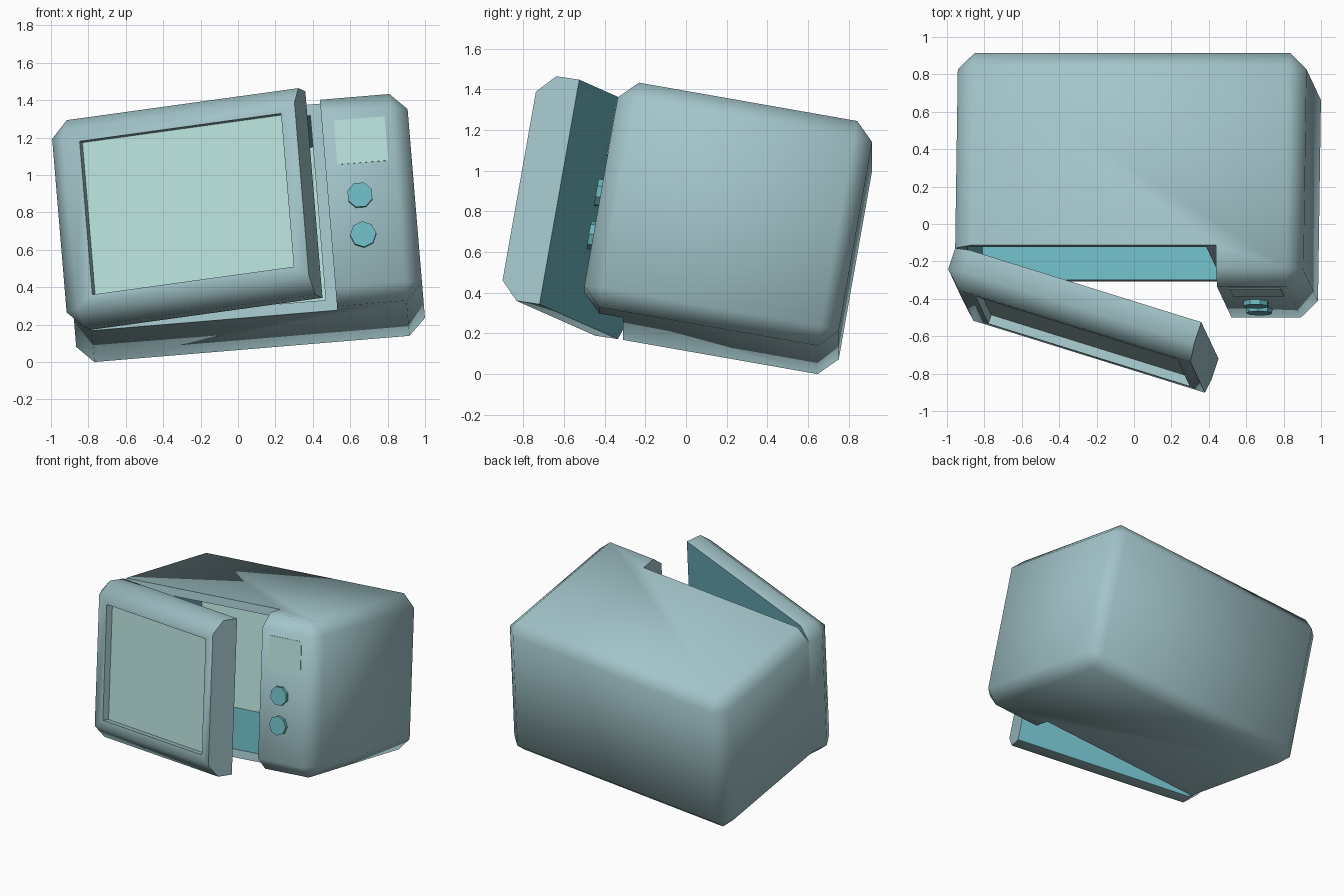
import bpy, bmesh, math
from mathutils import Matrix, Vector, Euler

if "Cube" in bpy.data.objects:
    bpy.data.objects.remove(bpy.data.objects["Cube"], do_unlink=True)


def material(name, rgb):
    lin = [((c / 255 + 0.055) / 1.055) ** 2.4 for c in rgb]
    m = bpy.data.materials.new(name)
    m.use_nodes = True
    m.diffuse_color = (*lin, 1)
    m.node_tree.nodes["Principled BSDF"].inputs["Base Color"].default_value = (*lin, 1)
    return m


MATS = [material("pale_blue_shell", (162, 196, 201)),
        material("pale_mint_glass", (182, 222, 216)),
        material("teal", (109, 183, 193))]
SHELL, MINT, TEAL = range(3)

# Upright dimensions, tilted as a whole at the end
LO, HI = Vector((-0.855, -0.555, 0.18)), Vector((1.016, 0.715, 1.305))
BEVEL = 0.09
DOOR_BACK = -0.345          # plane between door and body
PANEL_LEFT = 0.553          # inner edge of the control panel
CAV_LO, CAV_HI = Vector((-0.79, -0.5, 0.24)), Vector((0.495, 0.63, 1.245))
TILT = Matrix.Translation((0, 0, -0.005)) @ Euler(
    (math.radians(-10), math.radians(-4.75), 0)).to_matrix().to_4x4()


def new_object(name, bm, mat=SHELL):
    mesh = bpy.data.meshes.new(name)
    bmesh.ops.recalc_face_normals(bm, faces=bm.faces)
    bm.to_mesh(mesh)
    bm.free()
    for m in MATS:
        mesh.materials.append(m)
    for p in mesh.polygons:
        p.material_index = mat
    ob = bpy.data.objects.new(name, mesh)
    bpy.context.collection.objects.link(ob)
    return ob


def box(name, lo, hi, bevel=0, mat=SHELL):
    lo, hi = Vector(lo), Vector(hi)
    bm = bmesh.new()
    bmesh.ops.create_cube(bm, size=1)
    for v in bm.verts:
        v.co = Vector([(lo[i] + hi[i]) / 2 + v.co[i] * (hi[i] - lo[i]) for i in range(3)])
    if bevel:
        bmesh.ops.bevel(bm, geom=bm.edges[:], offset=bevel, segments=1,
                        profile=0.5, affect='EDGES')
    return new_object(name, bm, mat)


def activate(ob):
    bpy.ops.object.select_all(action='DESELECT')
    ob.select_set(True)
    bpy.context.view_layer.objects.active = ob


def cut(ob, lo, hi):
    cutter = box("cutter", lo, hi)
    cutter.hide_render = True
    mod = ob.modifiers.new("cut", 'BOOLEAN')
    mod.operation, mod.solver, mod.object = 'DIFFERENCE', 'EXACT', cutter
    activate(ob)
    bpy.ops.object.modifier_apply(modifier="cut")
    bpy.data.objects.remove(cutter, do_unlink=True)


def finish(ob, matrix=TILT, smooth=True):
    ob.data.transform(matrix)
    if smooth:
        activate(ob)
        bpy.ops.object.shade_smooth_by_angle(angle=math.radians(60))


# Oven body: chamfered block, notched for the door and hollowed out
body = box("oven_body", LO, HI, BEVEL)
cut(body, (-2, -2, -1), (PANEL_LEFT, DOOR_BACK, 3))
cut(body, CAV_LO, CAV_HI)
for p in body.data.polygons:
    c = p.center
    inside = all(CAV_LO[i] - 0.001 < c[i] < CAV_HI[i] + 0.001 for i in range(3))
    if inside and c.y > DOOR_BACK + 0.005:
        p.material_index = MINT if p.normal.y < -0.9 else TEAL
    else:
        p.material_index = SHELL
finish(body)

# Door: the matching front slice with a sunken window, swung open on its hinge
WIN_DEPTH = 0.05
door = box("door", LO, HI, BEVEL)
cut(door, (-2, DOOR_BACK, -1), (2, 2, 3))
cut(door, (0.543, -2, -1), (2, 2, 3))
cut(door, (-0.675, -1, 0.33), (0.463, LO.y + WIN_DEPTH, 1.165))
for p in door.data.polygons:
    p.material_index = SHELL
    if p.normal.y > 0.9:
        p.material_index = TEAL
    elif p.normal.y < -0.9 and abs(p.center.y - LO.y - WIN_DEPTH) < 0.005:
        p.material_index = MINT
hinge = Matrix.Translation((LO.x, DOOR_BACK, 0))
finish(door, TILT @ hinge @ Matrix.Rotation(math.radians(-17.4), 4, 'Z') @ hinge.inverted())

# Display plate on the control panel
finish(box("display", (0.617, LO.y - 0.004, 0.93), (0.89, LO.y + 0.004, 1.17), 0, MINT),
       smooth=False)

# Two eight-sided knobs
for name, height, turn in (("upper_knob", 0.753, 22.5), ("lower_knob", 0.539, 0)):
    bm = bmesh.new()
    bmesh.ops.create_cone(bm, cap_ends=True, segments=8, radius1=0.07, radius2=0.07, depth=0.04,
                          matrix=Matrix.Translation((0.724, LO.y - 0.005, height))
                          @ Matrix.Rotation(math.radians(90), 4, 'X')
                          @ Matrix.Rotation(math.radians(turn), 4, 'Z'))
    finish(new_object(name, bm, TEAL), smooth=False)
